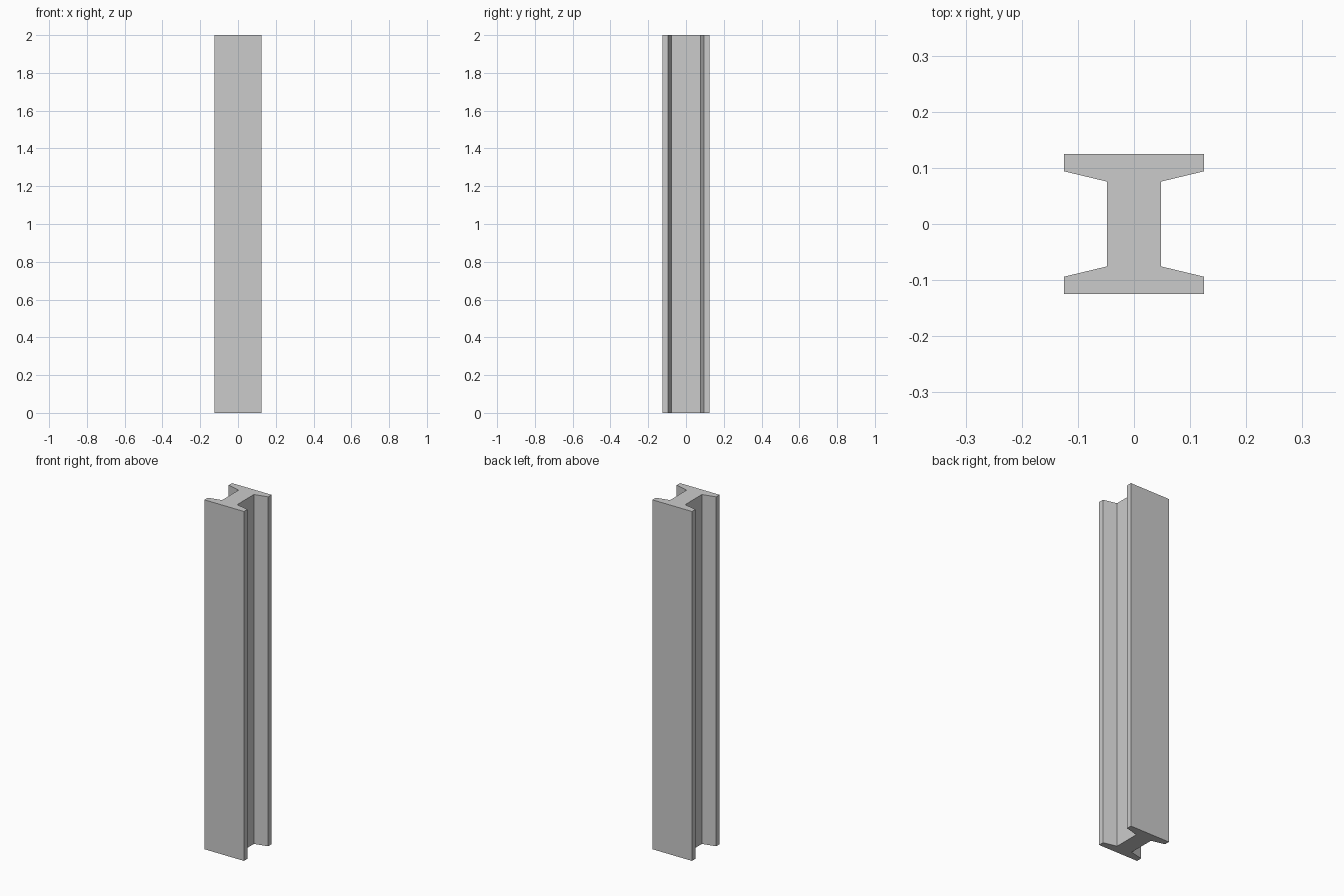
import bpy, bmesh

if "Cube" in bpy.data.objects:
    bpy.data.objects.remove(bpy.data.objects["Cube"])

HEIGHT = 2.0

# One quarter of the I-shaped cross-section: web, tapered flange, flange tip
quarter = [(0.048, 0.0755), (0.125, 0.094), (0.125, 0.125)]

# Mirror the quarter into the full counter-clockwise outline
right = [(x, -y) for x, y in reversed(quarter)] + quarter
outline = right + [(-x, y) for x, y in reversed(right)]

# Extrude the section upwards into the beam
bm = bmesh.new()
base = bm.faces.new([bm.verts.new((x, y, 0)) for x, y in outline])
extruded = bmesh.ops.extrude_face_region(bm, geom=[base], use_keep_orig=True)
top_verts = [g for g in extruded["geom"] if isinstance(g, bmesh.types.BMVert)]
bmesh.ops.translate(bm, verts=top_verts, vec=(0, 0, HEIGHT))
bmesh.ops.recalc_face_normals(bm, faces=bm.faces)

mesh = bpy.data.meshes.new("i_beam")
bm.to_mesh(mesh)
bm.free()
beam = bpy.data.objects.new("i_beam", mesh)
bpy.context.collection.objects.link(beam)
